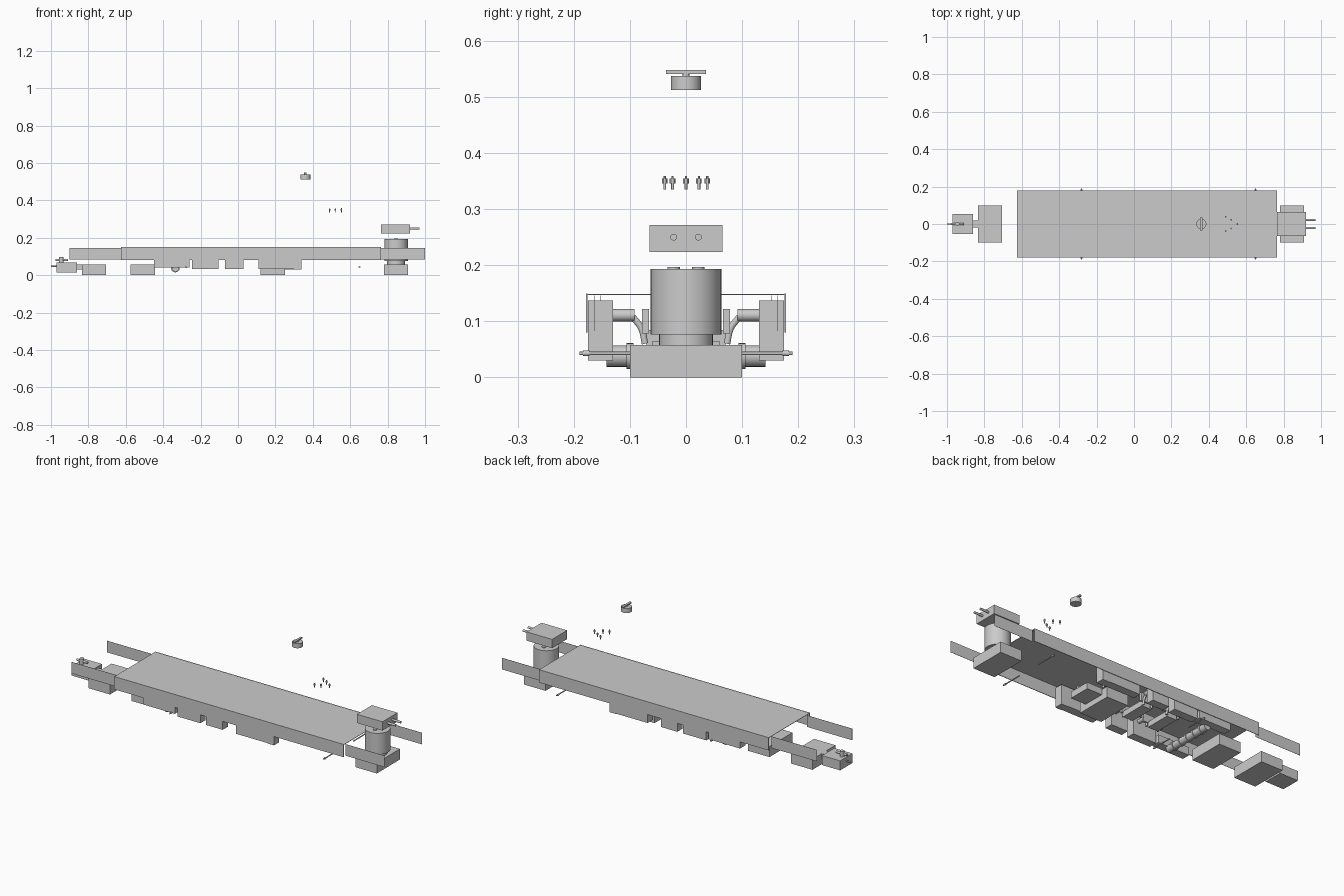
import bpy, bmesh, math
from mathutils import Matrix, Vector

if "Cube" in bpy.data.objects:
    bpy.data.objects.remove(bpy.data.objects["Cube"])


def finish(name, bm, smooth=False):
    me = bpy.data.meshes.new(name)
    bm.to_mesh(me)
    bm.free()
    ob = bpy.data.objects.new(name, me)
    bpy.context.collection.objects.link(ob)
    if smooth:
        bpy.ops.object.select_all(action='DESELECT')
        ob.select_set(True)
        bpy.context.view_layer.objects.active = ob
        bpy.ops.object.shade_smooth_by_angle(angle=math.radians(40))
    return ob


def box(name, x0, x1, y0, y1, z0, z1):
    bm = bmesh.new()
    size = Matrix.Diagonal((x1 - x0, y1 - y0, z1 - z0, 1))
    mid = Matrix.Translation(((x0 + x1) / 2, (y0 + y1) / 2, (z0 + z1) / 2))
    bmesh.ops.create_cube(bm, size=1, matrix=mid @ size)
    return finish(name, bm)


def rod(name, a, b, r, seg=16):
    a, b = Vector(a), Vector(b)
    d = b - a
    turn = Vector((0, 0, 1)).rotation_difference(d).to_matrix().to_4x4()
    bm = bmesh.new()
    bmesh.ops.create_cone(bm, cap_ends=True, segments=seg, radius1=r, radius2=r,
                          depth=d.length, matrix=Matrix.Translation((a + b) / 2) @ turn)
    return finish(name, bm, True)


def pipe(name, pts, r):
    cu = bpy.data.curves.new(name, 'CURVE')
    cu.dimensions = '3D'
    cu.bevel_depth = r
    cu.bevel_resolution = 3
    cu.use_fill_caps = True
    sp = cu.splines.new('BEZIER')
    sp.bezier_points.add(len(pts) - 1)
    for p, co in zip(sp.bezier_points, pts):
        p.co = co
        p.handle_left_type = p.handle_right_type = 'AUTO'
    ob = bpy.data.objects.new(name, cu)
    bpy.context.collection.objects.link(ob)


# long cover: thin top with side skirts, plus narrower end panels
box("cover_top", -.625, .765, -.177, .177, .147, .149)
for s in (-1, 1):
    side = "right" if s > 0 else "left"
    for part, x0, x1, y, t, z0, z1 in (("skirt", -.625, .765, .177, .003, .08, .15),
                                       ("front_panel", -.9, -.625, .152, .001, .083, .146),
                                       ("rear_panel", .765, 1, .163, .001, .083, .146)):
        box(f"{side}_{part}", x0, x1, s * y - t / 2, s * y + t / 2, z0, z1)

# four lower housings along the centre line
for i, x in enumerate((-.77, -.51, .185, .845)):
    box(f"housing_{i + 1}", x - .065, x + .065, -.1, .1, 0, .058)

# front unit with shaft and valve
box("front_unit", -.97, -.86, -.053, .053, .015, .067)
box("front_coupling", -.86, -.835, -.02, .02, .03, .058)
rod("front_shaft", (-1, 0, .047), (-.97, 0, .047), .004)
rod("valve_post", (-.945, 0, .06), (-.945, 0, .096), .012)
rod("valve_barrel", (-.975, 0, .081), (-.91, 0, .081), .006)

# rear drum, neck, caps, and the block lifted above it
rod("drum_neck", (.845, 0, .057), (.845, 0, .078), .048, 32)
rod("drum", (.845, 0, .077), (.845, 0, .193), .063, 48)
box("top_block", .765, .92, -.065, .065, .224, .272)
for y in (-.022, .022):
    rod("drum_cap", (.845, y, .19), (.845, y, .197), .011)
    rod("block_pin", (.92, y, .25), (.97, y, .25), .006)

# floating knob
rod("knob_body", (.36, 0, .512), (.36, 0, .537), .027, 32)
rod("knob_neck", (.36, 0, .537), (.36, 0, .541), .006)
box("knob_handle", .354, .366, -.036, .036, .541, .548)

# floating arc of bolts
for x, y in ((.49, -.038), (.52, -.024), (.553, 0), (.52, .023), (.49, .038)):
    rod("bolt_shaft", (x, y, .335), (x, y, .352), .0025, 10)
    rod("bolt_head", (x, y, .346), (x, y, .355), .005, 6)
    rod("bolt_tip", (x, y, .355), (x, y, .359), .002, 8)

# side rods and side modules with inner pipes
banks = ((-.245, -.105), (-.07, .03), (.11, .3))
for s in (-1, 1):
    for x in (-.28, .65):
        rod("side_rod", (x, s * .07, .043), (x, s * .19, .043), .003, 10)
        rod("rod_collar", (x, s * .172, .043), (x, s * .184, .043), .005, 10)
    y0, y1 = sorted((s * .13, s * .175))
    box("side_tray", -.45, -.26, y0, y1, .042, .085)
    box("rear_side_module", .3, .34, y0, y1, .03, .137)
    for x0, x1 in banks:
        box("side_module", x0, x1, y0, y1, .032, .137)
        ya, yb = sorted((s * .066, s * .078))
        box("inner_plate", x0 + .01, x1 - .01, ya, yb, .078, .122)
        for k in (.25, .75):
            x = x0 + (x1 - x0) * k
            rod("inner_stub", (x, s * .092, .111), (x, s * .13, .111), .011)
            pipe("elbow_pipe", [(x, s * .095, .108), (x, s * .08, .088),
                                (x, s * .073, .06)], .006)

# central blocks between the modules
box("rear_centre_block", .25, .34, -.06, .06, .03, .065)
for x0, x1 in banks[:2]:
    m = (x0 + x1) / 2
    box("centre_block", m - .03, m + .03, -.07, .07, .055, .085)

# ribbed cross tube
rod("cross_tube", (-.335, -.142, .038), (-.335, .142, .038), .019, 24)
for i in range(5):
    y = -.1 + i * .05
    rod("tube_rib", (-.335, y - .006, .038), (-.335, y + .006, .038), .023, 24)
